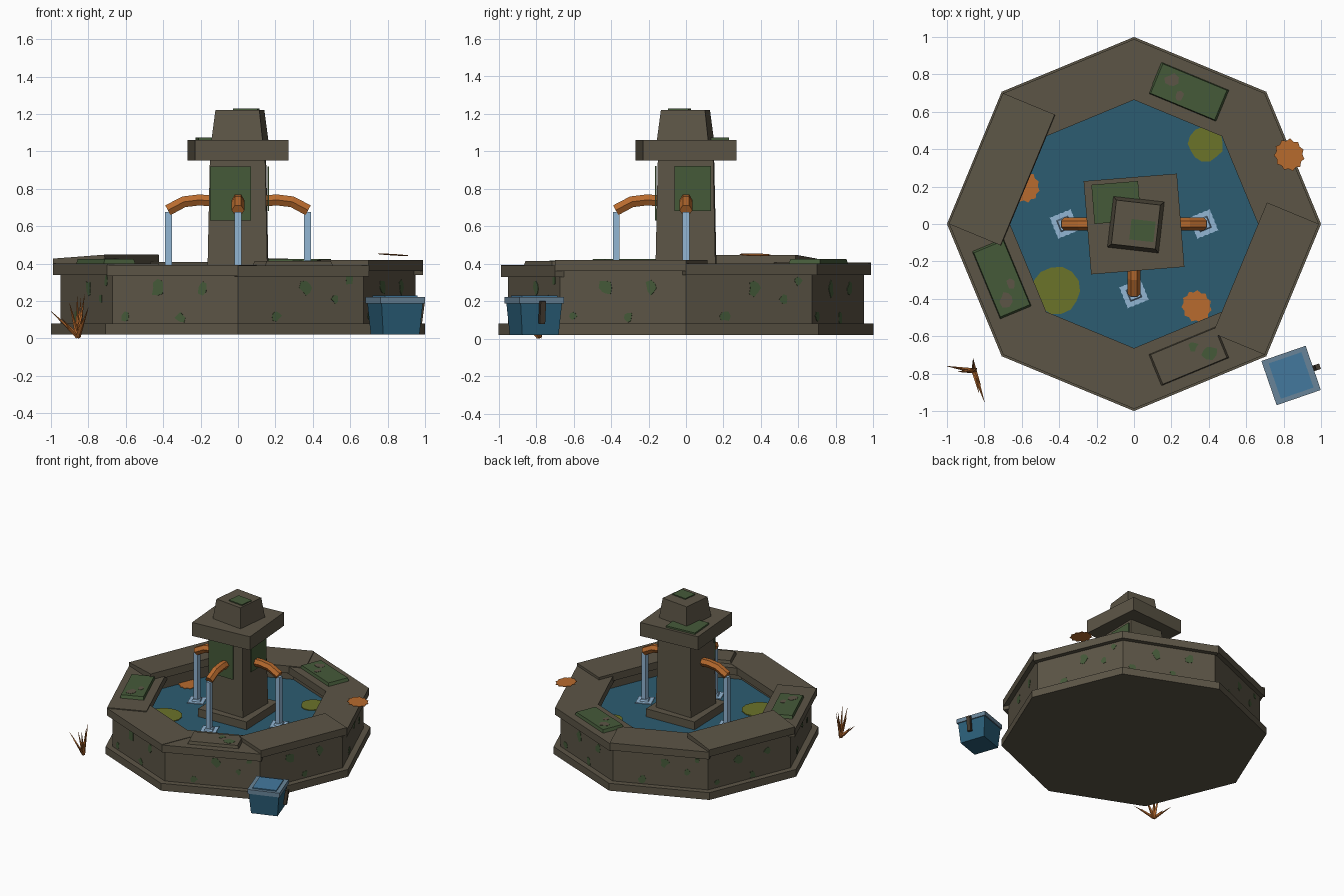
import bpy, bmesh, math, random
from math import sin, cos, pi, radians
from mathutils import Matrix, Vector, Euler

random.seed(4)
cube = bpy.data.objects.get("Cube")
if cube:
    bpy.data.objects.remove(cube)


def material(name, *srgb):
    m = bpy.data.materials.new(name)
    col = [((c / 255 + 0.055) / 1.055) ** 2.4 for c in srgb] + [1]
    m.use_nodes = True
    m.diffuse_color = col
    m.node_tree.nodes["Principled BSDF"].inputs["Base Color"].default_value = col
    return m


STONE = material("stone", 92, 85, 70)
MOSS = material("moss", 69, 90, 57)
WATER = material("pool water", 44, 92, 113)
COPPER = material("rust orange", 184, 107, 46)
ALGAE = material("lily green", 107, 115, 42)
JET = material("falling water", 146, 182, 212)
PAIL = material("bucket blue", 42, 94, 120)
PAIL_RIM = material("bucket rim grey", 104, 132, 152)
PAIL_WATER = material("bucket water", 68, 121, 158)
WOOD = material("dark handle", 66, 58, 47)


def finish(name, bm, mat, matrix=None):
    bmesh.ops.recalc_face_normals(bm, faces=bm.faces)
    if matrix:
        bm.transform(matrix)
    me = bpy.data.meshes.new(name)
    bm.to_mesh(me)
    bm.free()
    me.materials.append(mat)
    ob = bpy.data.objects.new(name, me)
    bpy.context.collection.objects.link(ob)
    return ob


def place(loc, rot=(0, 0, 0)):
    return Matrix.Translation(loc) @ Euler([radians(a) for a in rot]).to_matrix().to_4x4()


def box(name, size, loc, mat, rot=(0, 0, 0), top=1.0):
    """Box centred on loc, its upper face scaled by top."""
    bm = bmesh.new()
    bmesh.ops.create_cube(bm, size=1)
    for v in bm.verts:
        k = top if v.co.z > 0 else 1
        v.co = Vector((v.co.x * size[0] * k, v.co.y * size[1] * k, v.co.z * size[2]))
    return finish(name, bm, mat, place(loc, rot))


def slab(name, outline, height, mat, matrix):
    """Flat outline pushed up along local z."""
    bm = bmesh.new()
    face = bm.faces.new([bm.verts.new((x, y, 0)) for x, y in outline])
    ext = bmesh.ops.extrude_face_region(bm, geom=[face])["geom"]
    for v in ext:
        if isinstance(v, bmesh.types.BMVert):
            v.co.z += height
    return finish(name, bm, mat, matrix)


def circle(r, n, jag=0.0, alternate=False, sx=1.0):
    pts = []
    for i in range(n):
        a = 2 * pi * i / n
        k = 1 - jag * ((i % 2) if alternate else random.random())
        pts.append((r * k * cos(a) * sx, r * k * sin(a)))
    return pts


def blob(name, r, mat, matrix, sx=1.0):
    return slab(name, circle(r, 8, 0.5, sx=sx), 0.004, mat, matrix)


def tube(name, path, r, mat, sides=6):
    cu = bpy.data.curves.new(name, "CURVE")
    cu.dimensions = "3D"
    cu.bevel_depth = r
    cu.bevel_resolution = (sides - 4) // 2
    cu.use_fill_caps = True
    sp = cu.splines.new("POLY")
    sp.points.add(len(path) - 1)
    for p, co in zip(sp.points, path):
        p.co = (*co, 1)
    tmp = bpy.data.objects.new(name, cu)
    bpy.context.collection.objects.link(tmp)
    me = bpy.data.meshes.new_from_object(tmp.evaluated_get(bpy.context.evaluated_depsgraph_get()))
    bpy.data.objects.remove(tmp)
    me.materials.clear()
    me.materials.append(mat)
    me.polygons.foreach_set("use_smooth", [False] * len(me.polygons))
    bpy.context.collection.objects.link(bpy.data.objects.new(name, me))


# Basin: plinth, wall ring, pool surface
slab("plinth", circle(1.0, 8), 0.06, STONE, place((0, 0, 0.02)))
bm = bmesh.new()
rings = [[bm.verts.new((x, y, z)) for x, y in circle(r, 8)]
         for r, z in ((0.95, 0.08), (0.95, 0.36), (0.72, 0.36), (0.72, 0.08))]
for j in range(4):
    a, b = rings[j], rings[(j + 1) % 4]
    for i in range(8):
        k = (i + 1) % 8
        bm.faces.new((a[i], a[k], b[k], b[i]))
finish("basin_wall", bm, STONE)
slab("pool_water", circle(0.73, 8), 0.01, WATER, place((0, 0, 0.265)))

# Overlapping coping blocks, each settled a little differently
tops = (0.40, 0.40, 0.407, 0.437, 0.40, 0.393, 0.39, 0.42)
for k, top in enumerate(tops):
    a = 22.5 + 45 * k
    mid = 0.763
    box("coping_block", (0.30, 0.757, 0.06),
        (mid * cos(radians(a)), mid * sin(radians(a)), top - 0.03), STONE,
        (0, 4 if k == 3 else 0, a))

# Moss stains on the walls, alternating layouts
stains = (((0.03, 0.27, 0.045), (0.2, 0.21, 0.03), (-0.14, 0.12, 0.035), (0.28, 0.31, 0.03)),
          ((-0.1, 0.27, 0.05), (0.16, 0.27, 0.04), (0.03, 0.11, 0.035), (-0.29, 0.12, 0.03)))
for k in range(8):
    turn = Matrix.Rotation(radians(22.5 + 45 * k), 4, "Z")
    for t, z, r in stains[k % 2]:
        side = Matrix.Translation((0.876, t, z)) @ Matrix.Rotation(pi / 2, 4, "Y")
        blob("wall_moss", r, MOSS, turn @ side, 1.1)

# Flat slabs lying on the coping, with patches
for angle, top, mat, patch in ((67.5, 0.40, MOSS, STONE), (202.5, 0.40, MOSS, STONE),
                               (292.5, 0.39, STONE, MOSS)):
    x, y = 0.765 * cos(radians(angle)), 0.765 * sin(radians(angle))
    box("coping_slab", (0.18, 0.39, 0.024), (x, y, top + 0.012), mat, (0, 0, angle), 0.95)
    for dx, dy, r in ((0.02, 0.11, 0.05), (-0.04, 0.04, 0.035)):
        spot = place((x, y, top + 0.022), (0, 0, angle)) @ Matrix.Translation((dx, dy, 0))
        blob("slab_patch", r, patch, spot)

# Central pillar
box("pillar_foot", (0.43, 0.43, 0.08), (0, 0, 0.30), STONE, (0, 0, 2))
box("pillar", (0.325, 0.325, 0.69), (0, 0, 0.61), STONE, (0, 0, -1), 0.91)
box("pillar_cap", (0.50, 0.50, 0.11), (0, 0, 1.005), STONE, (0, 0, 4.6))
box("finial", (0.275, 0.275, 0.16), (0.01, -0.003, 1.14), STONE, (0, 0, -6.5), 0.86)

# Moss growing on the pillar
box("cap_moss", (0.25, 0.21, 0.014), (-0.095, 0.115, 1.066), MOSS, (0, 0, 4.6))
box("finial_moss", (0.13, 0.11, 0.01), (0.045, -0.035, 1.223), MOSS, (0, 0, -6.5))
box("front_moss", (0.22, 0.009, 0.29), (-0.04, -0.162, 0.775), MOSS)
box("side_moss", (0.009, 0.195, 0.24), (0.162, 0.035, 0.80), MOSS)

# Three spouts with falling water and splashes
for name, d in (("left", (1, 0)), ("right", (-1, 0)), ("front", (0, -1))):
    def out(r, z):
        return (d[0] * r, d[1] * r, z)
    tube(name + "_spout", [out(0.13, 0.735), out(0.21, 0.74), out(0.29, 0.73), out(0.375, 0.685)],
         0.034, COPPER)
    box(name + "_jet", (0.036, 0.036, 0.40), out(0.372, 0.475), JET)
    slab(name + "_splash", [(x * (1 - 0.06 * (i % 2)), y * (1 - 0.06 * (i % 2)))
                            for i, (x, y) in enumerate(
        [Matrix.Rotation(q * pi / 2, 2) @ Vector((0.062, s * 0.0155)) for q in range(4)
         for s in range(-4, 4)])],
         0.006, JET, place(out(0.372, 0.277), (0, 0, 22)))
    box(name + "_splash_ring", (0.07, 0.07, 0.02), out(0.372, 0.287), JET, (0, 0, 22), 0.8)

# Floating lily pads and fallen leaves
for x, y, r in ((-0.415, -0.36, 0.135), (0.385, 0.43, 0.1)):
    slab("lily_pad", circle(r, 14, 0.12), 0.006, ALGAE, place((x, y, 0.276)))
for x, y, z, tilt in ((0.335, -0.44, 0.278, 0), (-0.585, 0.2, 0.278, 0), (0.83, 0.37, 0.445, 4)):
    slab("fallen_leaf", circle(0.088, 22, 0.14, True, 0.92), 0.004, COPPER,
         place((x, y, z), (0, tilt, 20)))

# Bucket beside the basin
turn = (0, 0, 19)
bx, by = 0.84, -0.81
box("bucket_body", (0.205, 0.205, 0.17), (bx, by, 0.105), PAIL, turn, 1.14)
box("bucket_rim", (0.25, 0.25, 0.035), (bx, by, 0.2045), PAIL_RIM, turn)
box("bucket_water", (0.185, 0.2, 0.009), (bx, by, 0.2255), PAIL_WATER, turn)
box("bucket_handle", (0.025, 0.03, 0.12), (0.975, -0.767, 0.14), WOOD, (0, 8, 19))

# Dry grass tuft
base = Vector((-0.855, -0.785, 0))
tips = ((-1.0, -0.76, 0.14), (-0.80, -0.95, 0.16), (-0.82, -0.86, 0.23), (-0.86, -0.72, 0.22),
        (-0.90, -0.79, 0.18), (-0.84, -0.77, 0.21), (-0.94, -0.79, 0.10), (-0.83, -0.90, 0.12))
for tip in tips:
    direction = Vector(tip) - base
    bm = bmesh.new()
    bmesh.ops.create_cone(bm, cap_ends=True, segments=4, radius1=0.014, radius2=0.001,
                          depth=direction.length)
    bm.transform(Matrix.Translation((base + Vector(tip)) / 2 + Vector((0, 0, 0.005)))
                 @ direction.to_track_quat("Z", "Y").to_matrix().to_4x4())
    for v in bm.verts:
        v.co.z = max(v.co.z, 0)
    finish("grass_blade", bm, COPPER)
